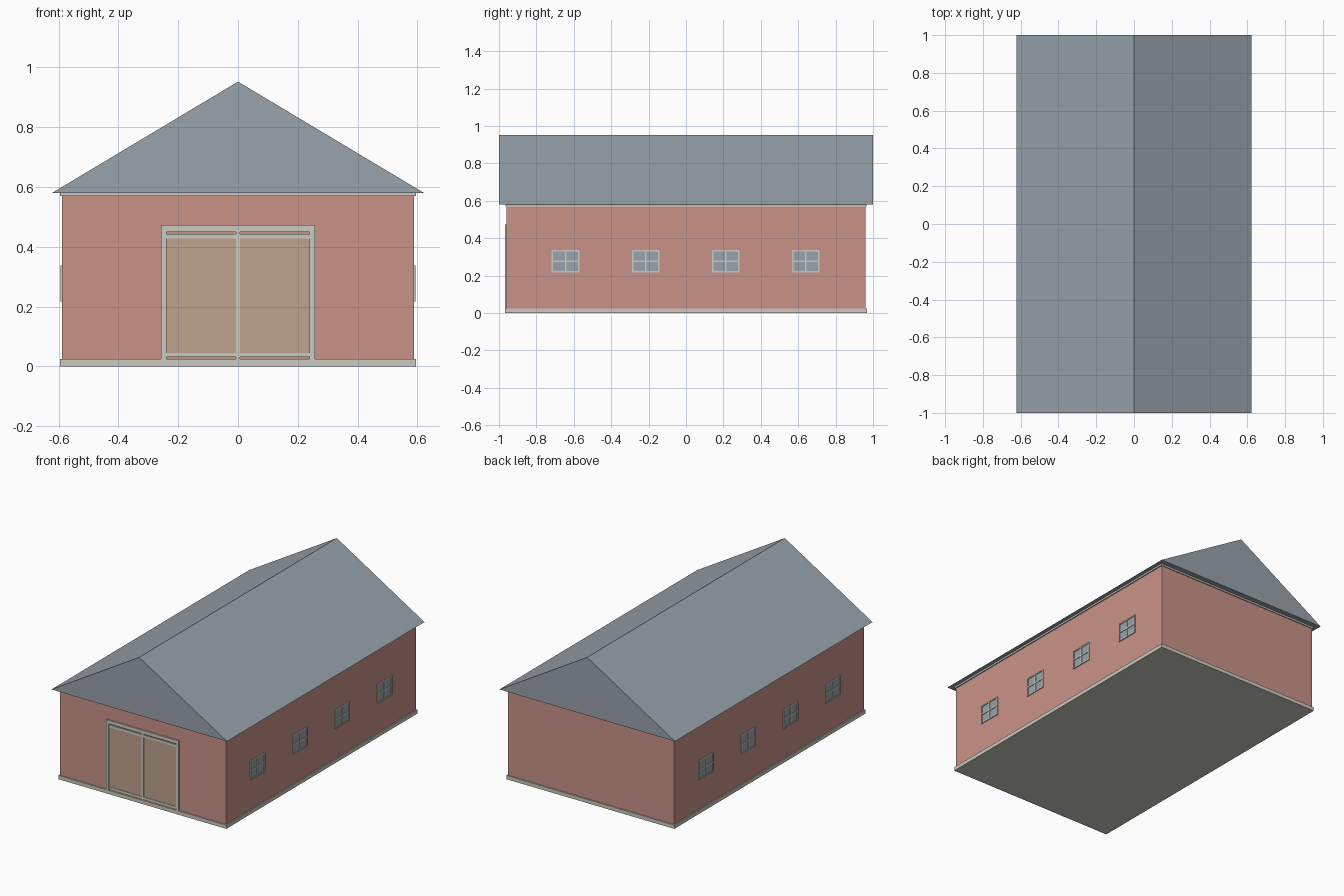
import bpy, bmesh, math
from mathutils import Matrix, Vector

if "Cube" in bpy.data.objects:
    bpy.data.objects.remove(bpy.data.objects["Cube"])


def material(name, rgb):
    lin = [((c / 255 + 0.055) / 1.055) ** 2.4 for c in rgb] + [1]
    m = bpy.data.materials.new(name)
    m.use_nodes = True
    m.diffuse_color = lin
    m.node_tree.nodes["Principled BSDF"].inputs["Base Color"].default_value = lin
    return m


red = material("faded red", (202, 147, 137))
slate = material("slate grey", (152, 163, 172))
trim = material("pale trim", (203, 203, 193))
tan = material("tan wood", (190, 163, 142))


def boxes(name, mat, bounds):
    """One object made of boxes given as (x0, x1, y0, y1, z0, z1)."""
    bm = bmesh.new()
    for x0, x1, y0, y1, z0, z1 in bounds:
        place = Matrix.Translation(((x0 + x1) / 2, (y0 + y1) / 2, (z0 + z1) / 2))
        size = Matrix.Diagonal((x1 - x0, y1 - y0, z1 - z0, 1))
        bmesh.ops.create_cube(bm, size=1, matrix=place @ size)
    return finish(name, mat, bm)


def finish(name, mat, bm):
    bmesh.ops.recalc_face_normals(bm, faces=bm.faces)
    mesh = bpy.data.meshes.new(name)
    bm.to_mesh(mesh)
    bm.free()
    mesh.materials.append(mat)
    ob = bpy.data.objects.new(name, mesh)
    bpy.context.scene.collection.objects.link(ob)
    return ob


WALL_X, WALL_Y, EAVE = 0.588, 0.96, 0.58

# Body
boxes("foundation", trim, [(-0.595, 0.595, -0.968, 0.968, 0, 0.024)])
boxes("walls", red, [(-WALL_X, WALL_X, -WALL_Y, WALL_Y, 0.024, 0.57)])
boxes("eave_trim", trim, [(-0.595, 0.595, -0.966, 0.966, 0.569, EAVE)])

# Gabled roof, a solid prism
bm = bmesh.new()
profile = [(-0.622, EAVE), (0.622, EAVE), (0, 0.952)]
end = bm.faces.new([bm.verts.new((x, -1, z)) for x, z in profile])
side = bmesh.ops.extrude_face_region(bm, geom=[end], use_keep_orig=True)
moved = [g for g in side["geom"] if isinstance(g, bmesh.types.BMVert)]
bmesh.ops.translate(bm, verts=moved, vec=Vector((0, 2, 0)))
finish("roof", slate, bm)

# Double front door: surround, then two leaves with rails
front = -WALL_Y
out, inn, top, head = 0.257, 0.239, 0.473, 0.45
boxes("door_surround", trim, [
    (-out, -inn, front - 0.009, front, 0, top),
    (inn, out, front - 0.009, front, 0, top),
    (-inn, inn, front - 0.009, front, head, top)])
for name, s in (("right", -1), ("left", 1)):
    x0, x1 = sorted((0, s * inn))
    boxes(name + "_door_panel", tan, [(x0, x1, front - 0.003, front, 0.038, 0.435)])
    c0, c1 = sorted((s * 0.0005, s * 0.007))
    boxes(name + "_door_rails", trim, [
        (x0, x1, front - 0.006, front, 0.032, 0.045),
        (x0, x1, front - 0.006, front, 0.427, 0.443),
        (c0, c1, front - 0.006, front, 0.024, head)])

# Side windows: four on each long wall
W, H, F, ZC = 0.074, 0.061, 0.008, 0.277
for name, s in (("left", 1), ("right", -1)):
    for i in range(4):
        y = (i - 1.5) * 0.428 - 0.002
        x0, x1 = sorted((s * WALL_X, s * (WALL_X + 0.006)))
        g0, g1 = sorted((s * WALL_X, s * (WALL_X + 0.002)))
        label = f"{name}_window_{i + 1}"
        boxes(label + "_glass", slate, [(g0, g1, y - W + F / 2, y + W - F / 2, ZC - H + F / 2, ZC + H - F / 2)])
        uprights = [(x0, x1, y + c - F / 2, y + c + F / 2, ZC - H, ZC + H)
                    for c in (-W + F / 2, 0, W - F / 2)]
        rails = [(x0, x1, y - W, y + W, ZC + c - F / 2, ZC + c + F / 2)
                 for c in (-H + F / 2, 0, H - F / 2)]
        boxes(label + "_frame", trim, uprights + rails)
